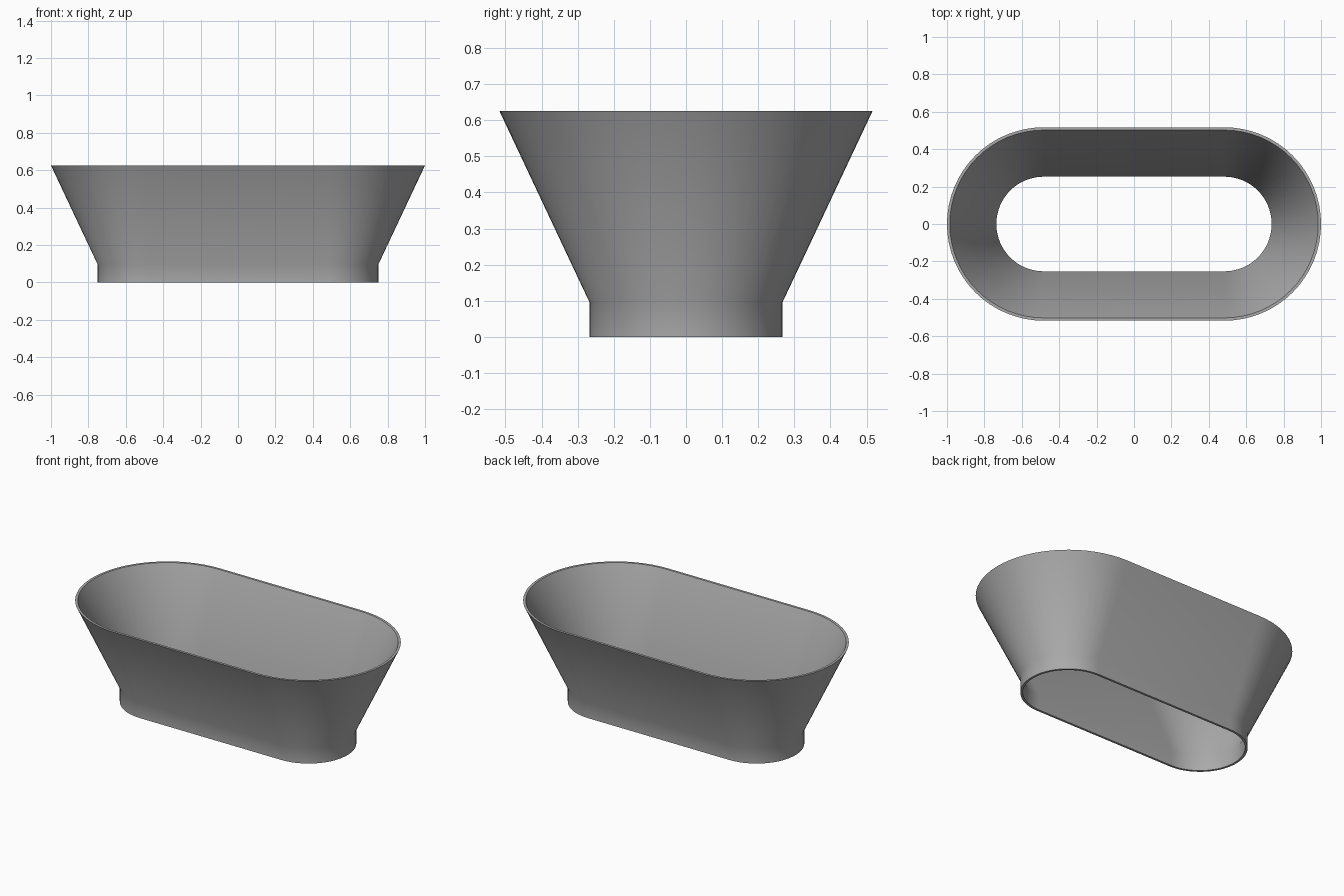
import bpy, bmesh, math

cube = bpy.data.objects.get("Cube")
if cube:
    bpy.data.objects.remove(cube, do_unlink=True)

HALF_STRAIGHT = 0.483   # half length of the straight sides
ARC_STEPS = 32          # segments in each rounded end

# Wall section as (end radius, height): outside going up, then inside going down
SECTION = [(0.267, 0.0), (0.267, 0.095), (0.517, 0.626),
           (0.502, 0.626), (0.253, 0.097), (0.253, 0.0)]


def stadium(radius, z):
    """Closed outline with two straight sides and two round ends."""
    points = []
    for side in (1, -1):
        for i in range(ARC_STEPS + 1):
            a = math.pi * i / ARC_STEPS - math.pi / 2
            points.append((side * (HALF_STRAIGHT + radius * math.cos(a)),
                           side * radius * math.sin(a), z))
    return points


# Plain grey finish
grey = bpy.data.materials.new("grey")
grey.use_nodes = True
colour = (0.4, 0.4, 0.4, 1)
grey.diffuse_color = colour
grey.node_tree.nodes["Principled BSDF"].inputs["Base Color"].default_value = colour

# Open flared wall, lofted through the section and closed on itself
bm = bmesh.new()
rings = [[bm.verts.new(p) for p in stadium(r, z)] for r, z in SECTION]
for k, low in enumerate(rings):
    high = rings[(k + 1) % len(rings)]
    for i in range(len(low)):
        j = (i + 1) % len(low)
        bm.faces.new((low[i], low[j], high[j], high[i]))
bmesh.ops.recalc_face_normals(bm, faces=bm.faces)

mesh = bpy.data.meshes.new("flared_wall")
bm.to_mesh(mesh)
bm.free()
mesh.materials.append(grey)
wall = bpy.data.objects.new("flared_wall", mesh)
bpy.context.collection.objects.link(wall)

# Smooth sides with crisp rims
bpy.ops.object.select_all(action="DESELECT")
wall.select_set(True)
bpy.context.view_layer.objects.active = wall
bpy.ops.object.shade_smooth_by_angle(angle=math.radians(35))
